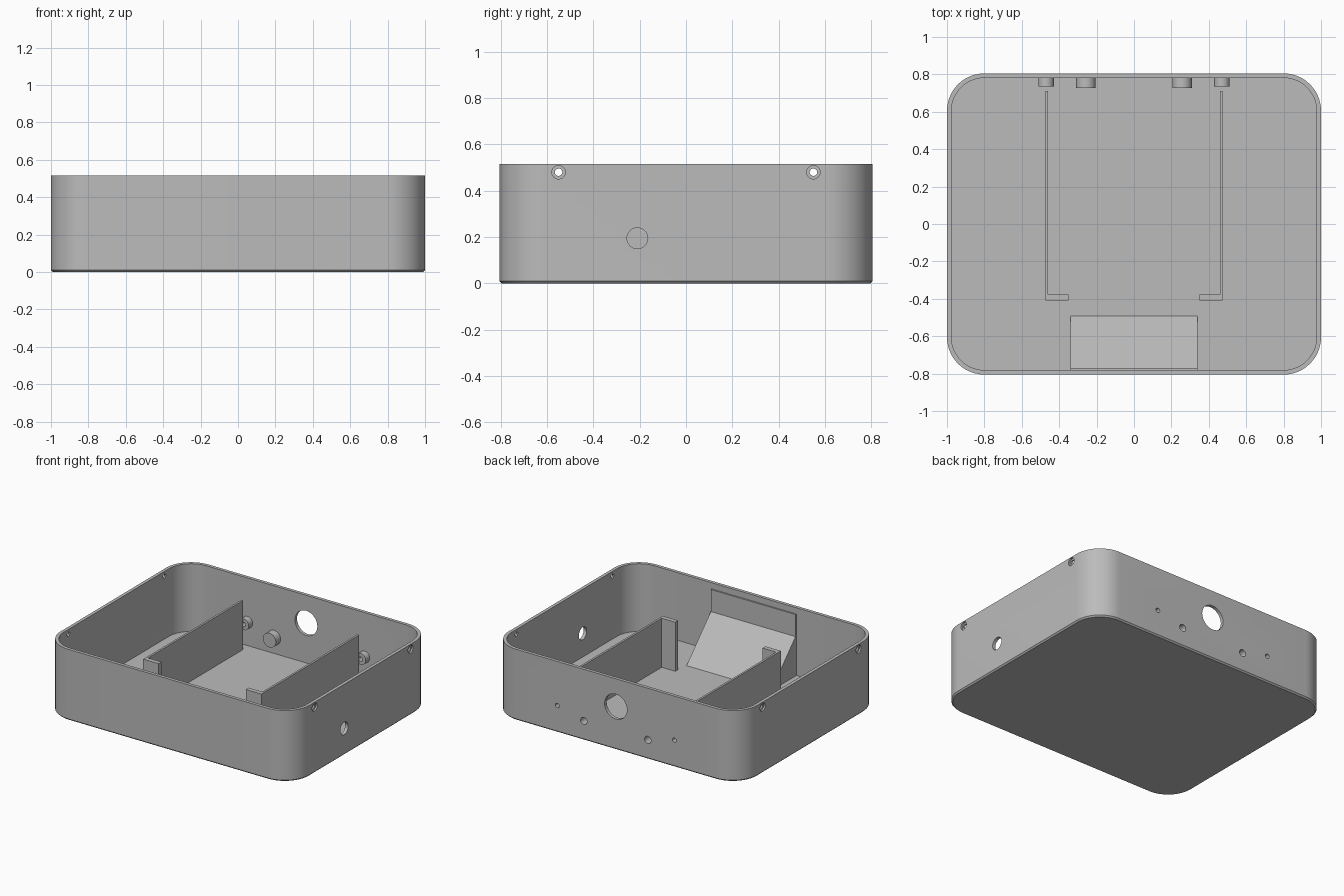
import bpy, bmesh, math
from mathutils import Matrix, Vector

if "Cube" in bpy.data.objects:
    bpy.data.objects.remove(bpy.data.objects["Cube"], do_unlink=True)

grey = bpy.data.materials.new("plain grey")
grey.use_nodes = True
colour = (0.5, 0.5, 0.5, 1)
grey.diffuse_color = colour
grey.node_tree.nodes["Principled BSDF"].inputs["Base Color"].default_value = colour

HX, HY, H, WALL, FLOOR, R = 1.0, 0.805, 0.515, 0.024, 0.024, 0.2


def finish(name, bm):
    bmesh.ops.recalc_face_normals(bm, faces=bm.faces)
    mesh = bpy.data.meshes.new(name)
    bm.to_mesh(mesh)
    bm.free()
    mesh.materials.append(grey)
    obj = bpy.data.objects.new(name, mesh)
    bpy.context.collection.objects.link(obj)
    return obj


def smooth(obj):
    bpy.ops.object.select_all(action='DESELECT')
    obj.select_set(True)
    bpy.context.view_layer.objects.active = obj
    bpy.ops.object.shade_smooth_by_angle(angle=math.radians(30))


def rounded_loop(bm, inset, z, steps=14):
    """Ring of vertices round a rounded rectangle."""
    r, ring = R - inset, []
    for i, (sx, sy) in enumerate([(1, 1), (-1, 1), (-1, -1), (1, -1)]):
        for k in range(steps + 1):
            a = math.pi / 2 * (i + k / steps)
            ring.append(bm.verts.new((sx * (HX - R) + r * math.cos(a),
                                      sy * (HY - R) + r * math.sin(a), z)))
    return ring


def box(name, x0, x1, y0, y1, z0, z1):
    bm = bmesh.new()
    bmesh.ops.create_cube(bm, size=1)
    bmesh.ops.scale(bm, vec=(abs(x1 - x0), y1 - y0, z1 - z0), verts=bm.verts)
    bmesh.ops.translate(bm, vec=((x0 + x1) / 2, (y0 + y1) / 2, (z0 + z1) / 2), verts=bm.verts)
    return finish(name, bm)


def rod(name, start, end, radius):
    """Cylinder between two points."""
    start, end = Vector(start), Vector(end)
    axis = end - start
    turn = axis.to_track_quat('Z', 'Y').to_matrix().to_4x4()
    bm = bmesh.new()
    bmesh.ops.create_cone(bm, cap_ends=True, segments=32, radius1=radius, radius2=radius,
                          depth=axis.length,
                          matrix=Matrix.Translation((start + end) / 2) @ turn)
    return finish(name, bm)


def cut(obj, start, end, radius):
    """Drill a round hole and discard the cutter."""
    tool = rod("drill", start, end, radius)
    tool.hide_render = True
    mod = obj.modifiers.new("hole", 'BOOLEAN')
    mod.operation, mod.solver, mod.object = 'DIFFERENCE', 'EXACT', tool
    bpy.context.view_layer.objects.active = obj
    bpy.ops.object.modifier_apply(modifier=mod.name)
    bpy.data.objects.remove(tool, do_unlink=True)


# Open tray with a small bevel round the base
bm = bmesh.new()
rings = [rounded_loop(bm, inset, z) for inset, z in
         [(0.01, 0), (0, 0.01), (0, H), (WALL, H), (WALL, FLOOR)]]
for a, b in zip(rings, rings[1:]):
    for i in range(len(a)):
        j = (i + 1) % len(a)
        bm.faces.new((a[i], a[j], b[j], b[i]))
bm.faces.new(rings[0])
bm.faces.new(rings[-1])
tray = finish("tray", bm)

# Counterbored screw holes in both side walls
for sx in (-1, 1):
    for y in (-0.55, 0.55):
        cut(tray, (sx * 0.9, y, 0.48), (sx * 1.1, y, 0.48), 0.016)
        cut(tray, (sx * 0.988, y, 0.48), (sx * 1.1, y, 0.48), 0.029)

# Cable holes in one side wall and the back wall
cut(tray, (0.9, -0.21, 0.195), (1.1, -0.21, 0.195), 0.045)
cut(tray, (0, 0.7, 0.313), (0, 0.9, 0.313), 0.09)

# Bosses on the back wall: open outer pair, blind inner pair
inner_y = HY - WALL
for side, s in (("right", -1), ("left", 1)):
    for kind, x, z, radius, hole, tip, stop in (
            ("outer", 0.47, 0.195, 0.041, 0.016, 0.735, 0.7),
            ("inner", 0.257, 0.14, 0.052, 0.026, 0.727, 0.742)):
        x *= s
        cut(tray, (x, 0.7, z), (x, 0.9, z), hole)
        boss = rod(f"{side}_{kind}_boss", (x, tip, z), (x, inner_y + 0.001, z), radius)
        cut(boss, (x, stop, z), (x, 0.9, z), hole)
        smooth(boss)
smooth(tray)

# Divider walls with inward flanges at their front ends
for side, s in (("right", -1), ("left", 1)):
    box(f"{side}_divider", s * 0.459, s * 0.474, -0.41, 0.712, FLOOR - 0.005, 0.38)
    box(f"{side}_flange", s * 0.35, s * 0.46, -0.41, -0.377, FLOOR - 0.005, 0.38)

# Ramp and its backing plate against the front wall
profile = [(-0.49, FLOOR - 0.002), (-0.77, 0.31), (-0.77, 0.47),
           (-inner_y - 0.001, 0.47), (-inner_y - 0.001, FLOOR - 0.002)]
bm = bmesh.new()
face = bm.faces.new([bm.verts.new((-0.34, y, z)) for y, z in profile])
side = bmesh.ops.extrude_face_region(bm, geom=[face])
bmesh.ops.translate(bm, vec=(0.68, 0, 0),
                    verts=[v for v in side["geom"] if isinstance(v, bmesh.types.BMVert)])
finish("ramp", bm)
